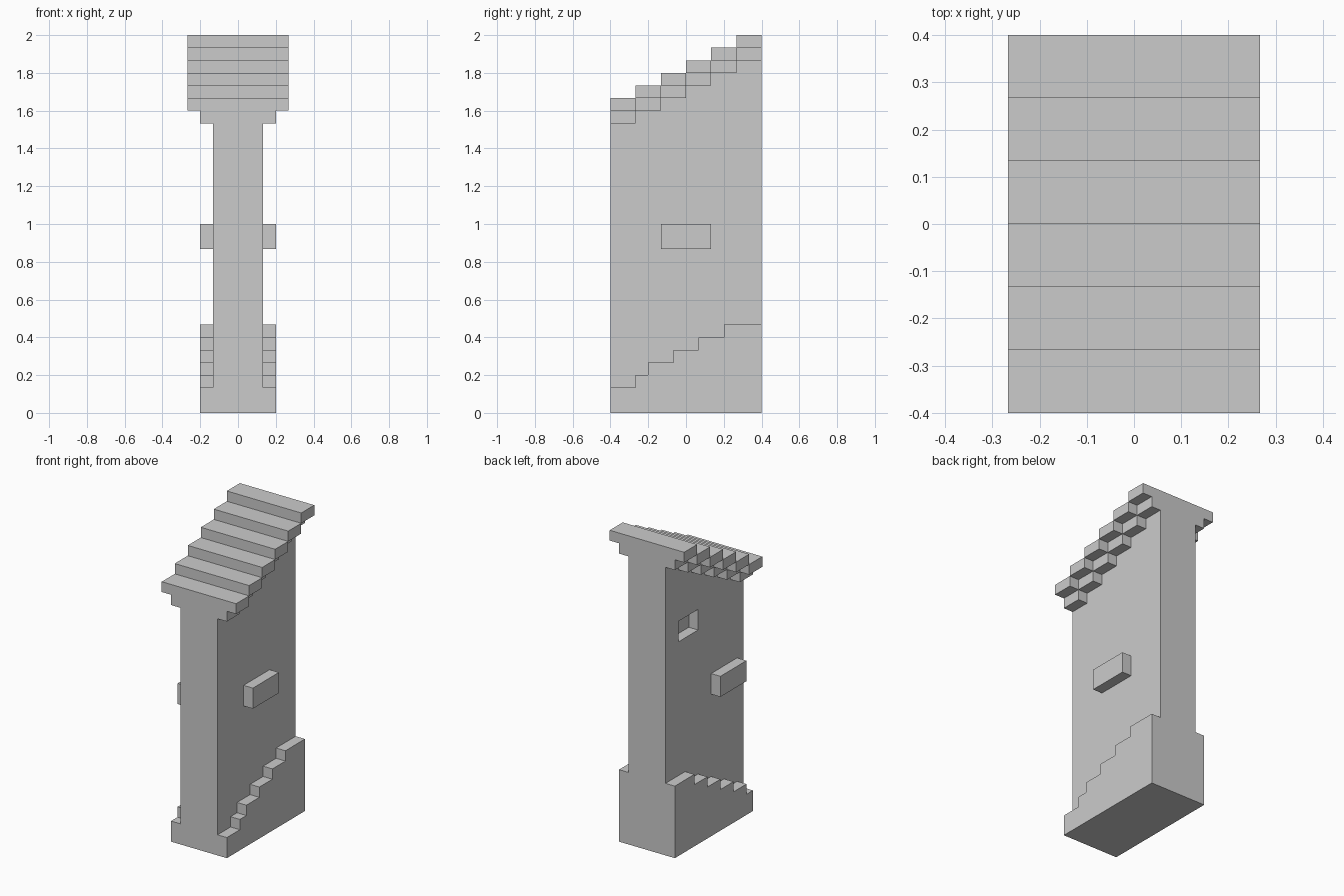
import bpy, bmesh

if "Cube" in bpy.data.objects:
    bpy.data.objects.remove(bpy.data.objects["Cube"])

U = 1 / 15  # every measurement is a whole number of these units


def extrude_profile(name, profile, x0, x1):
    """Side profile (y, z) in units, extruded along x."""
    bm = bmesh.new()
    face = bm.faces.new([bm.verts.new((x0 * U, y * U, z * U)) for y, z in profile])
    ext = bmesh.ops.extrude_face_region(bm, geom=[face])
    moved = [v for v in ext["geom"] if isinstance(v, bmesh.types.BMVert)]
    bmesh.ops.translate(bm, verts=moved, vec=((x1 - x0) * U, 0, 0))
    bmesh.ops.recalc_face_normals(bm, faces=bm.faces)
    mesh = bpy.data.meshes.new(name)
    bm.to_mesh(mesh)
    bm.free()
    obj = bpy.data.objects.new(name, mesh)
    bpy.context.collection.objects.link(obj)
    return obj


def box(name, x0, x1, y0, y1, z0, z1):
    return extrude_profile(name, [(y0, z0), (y1, z0), (y1, z1), (y0, z1)], x0, x1)


def stair(ends, z, bottom=0):
    """Profile with treads rising one unit; each tread stops at the given y."""
    pts, y = [(6, bottom), (-6, bottom)], -6
    for end in ends:
        pts += [(y, z), (end, z)]
        y, z = end, z + 1
    return pts


# Central column, its top stepped to meet the capping
column = extrude_profile("column", stair([-4, -2, 0, 2, 4, 6], 23), -2, 2)

# Square recess in the left side
cutter = box("recess_cutter", -3, -1, 1, 4, 20, 22)
cutter.hide_render = True
mod = column.modifiers.new("recess", "BOOLEAN")
mod.operation = "DIFFERENCE"
mod.solver = "EXACT"
mod.object = cutter
bpy.context.view_layer.objects.active = column
bpy.ops.object.modifier_apply(modifier=mod.name)
bpy.data.objects.remove(cutter)

# Stepped base skirts
extrude_profile("base_right", stair([-4, -3, -1, 1, 3, 6], 2), 2, 3)
extrude_profile("base_left", stair([-5, -3, -1, 1, 3, 6], 2), -3, -2)

# Protruding bricks on the two sides
box("brick_right", 2, 3, -2, 2, 13, 15)
box("brick_left", -3, -2, -5, -1, 13, 15)

# Sloped capping: a narrow corbel under a wide slab on each step
for i in range(6):
    y = -6 + 2 * i
    box(f"corbel_{i + 1}", -3, 3, y, y + 2, 23 + i, 24 + i)
    box(f"cap_slab_{i + 1}", -4, 4, y, y + 2, 24 + i, 25 + i)
